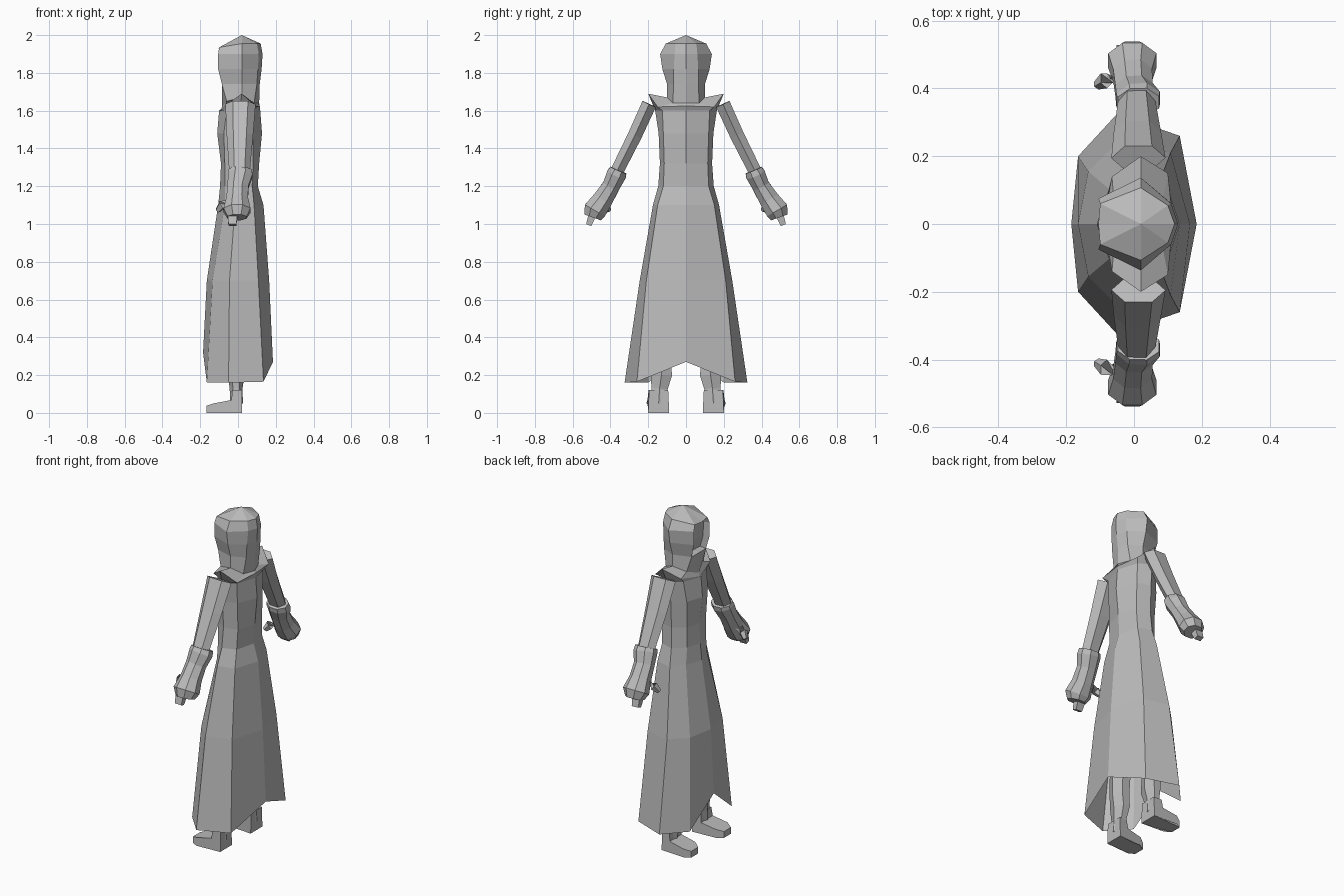
import bpy, bmesh, math
from mathutils import Vector

if "Cube" in bpy.data.objects:
    bpy.data.objects.remove(bpy.data.objects["Cube"])

cloth = bpy.data.materials.new("plain grey")
cloth.diffuse_color = (0.5, 0.5, 0.5, 1)
cloth.use_nodes = True
cloth.node_tree.nodes["Principled BSDF"].inputs["Base Color"].default_value = cloth.diffuse_color


def finish(bm, name):
    bmesh.ops.recalc_face_normals(bm, faces=bm.faces[:])
    me = bpy.data.meshes.new(name)
    bm.to_mesh(me)
    bm.free()
    me.materials.append(cloth)
    ob = bpy.data.objects.new(name, me)
    bpy.context.collection.objects.link(ob)
    return ob


def bridge(bm, a, b):
    n = len(a)
    return [bm.faces.new((a[i], a[(i + 1) % n], b[(i + 1) % n], b[i])) for i in range(n)]


def body_ring(bm, row, zs=None):
    """Eight-sided ring: back, back-side, side, front-side, front, mirrored."""
    z, xb, xbs, ybs, xs, ys, xfs, yfs, xf = row
    zs = zs or [z] * 5
    half = [(xb, 0), (xbs, ybs), (xs, ys), (xfs, yfs), (xf, 0)]
    pts = [(x, y, h) for (x, y), h in zip(half, zs)]
    pts += [(x, -y, h) for x, y, h in reversed(pts[1:4])]
    return [bm.verts.new(p) for p in pts]


def tube(name, path, radii, sides, turn=0.0):
    """Faceted tube in the y-z plane mainly; radii are (along x, across)."""
    bm = bmesh.new()
    pts = [Vector(p) for p in path]
    rings = []
    for i, (p, (rx, rn)) in enumerate(zip(pts, radii)):
        d = (pts[min(i + 1, len(pts) - 1)] - pts[max(i - 1, 0)]).normalized()
        ref = Vector((1, 0, 0)) if abs(d.x) < 0.8 else Vector((0, 0, 1))
        u = (ref - d * ref.dot(d)).normalized()
        v = d.cross(u)
        ring = []
        for k in range(sides):
            a = 2 * math.pi * (k + turn) / sides
            ring.append(bm.verts.new(p + u * rx * math.cos(a) + v * rn * math.sin(a)))
        rings.append(ring)
    for a, b in zip(rings, rings[1:]):
        bridge(bm, a, b)
    bm.faces.new(rings[0])
    bm.faces.new(rings[-1])
    return finish(bm, name)


# Robe: notched hem, narrow waist, flared shoulder rim
robe_rows = [
    (0.16, .185, .135, .26, -.05, .325, -.165, .20, -.185),
    (0.70, .165, .108, .21, -.045, .245, -.135, .155, -.165),
    (1.10, .135, .085, .150, -.015, .175, -.07, .10, -.105),
    (1.20, .105, .075, .12, -.005, .147, -.07, .09, -.095),
    (1.32, .112, .08, .115, 0, .138, -.07, .09, -.09),
    (1.48, .127, .08, .12, 0, .145, -.075, .10, -.11),
    (1.60, .118, .08, .125, .01, .163, -.06, .11, -.10),
    (1.62, .115, .10, .15, .02, .20, -.065, .14, -.09),
    (1.64, .112, .085, .07, .02, .10, -.06, .08, -.085),
]
robe_z = {0: [.27, .165, .16, .16, .32], 7: [1.625, 1.62, 1.69, 1.63, 1.60],
          8: [1.64, 1.64, 1.67, 1.65, 1.62]}
bm = bmesh.new()
rings = [body_ring(bm, r, robe_z.get(i)) for i, r in enumerate(robe_rows)]
for a, b in zip(rings, rings[1:]):
    bridge(bm, a, b)
finish(bm, "robe")

# Hood with a recessed face opening
hood_rows = [
    robe_rows[8],
    (1.74, .115, .10, .065, .02, .10, -.085, .068, -.085),
    (1.82, .125, .105, .065, .02, .125, -.105, .075, -.108),
    (1.90, .13, .11, .06, .02, .137, -.105, .075, -.108),
    (1.95, .120, .10, .055, .02, .107, -.10, .06, -.105),
]
hood_z = {0: robe_z[8], 4: [1.955, 1.955, 1.955, 1.935, 1.93]}
bm = bmesh.new()
rings = [body_ring(bm, r, hood_z.get(i)) for i, r in enumerate(hood_rows)]
face = []
for i, (a, b) in enumerate(zip(rings, rings[1:])):
    made = bridge(bm, a, b)
    if i > 0:
        face += made[3:5]
top = bm.verts.new((.02, 0, 2.0))
for k in range(8):
    bm.faces.new((rings[-1][k], rings[-1][(k + 1) % 8], top))
bmesh.ops.recalc_face_normals(bm, faces=bm.faces[:])
bmesh.ops.inset_region(bm, faces=face, thickness=0.012)
for v in {v for f in face for v in f.verts}:
    v.co.x += 0.035
finish(bm, "hood")

for s, side in ((1, "left"), (-1, "right")):
    def P(x, y, z):
        return (x, s * y, z)

    # Sleeve
    tube(side + "_sleeve", [P(.013, .195, 1.635), P(.01, .27, 1.47), P(.008, .365, 1.28)],
         [(.08, .045), (.07, .043), (.055, .04)], 6)
    # Gauntlet and fist
    tube(side + "_gauntlet",
         [P(.013, .358, 1.285), P(.012, .368, 1.262), P(0, .397, 1.20), P(-.004, .44, 1.13),
          P(-.005, .482, 1.072), P(-.005, .495, 1.035)],
         [(.066, .05), (.07, .056), (.06, .05), (.062, .058), (.077, .066), (.055, .05)], 8, .5)
    # Curled fingers
    tube(side + "_fingers", [P(-.028, .495, 1.05), P(-.03, .515, .995)],
         [(.036, .03), (.03, .02)], 4, .5)
    # Thumb
    tube(side + "_thumb", [P(-.04, .43, 1.12), P(-.085, .425, 1.10), P(-.108, .41, 1.07)],
         [(.03, .03), (.026, .025), (.014, .014)], 5)
    # Leg
    tube(side + "_leg", [P(-.01, .12, .60), P(-.01, .135, .28), P(-.01, .13, .20),
                         P(-.01, .14, .13), P(-.008, .145, .05)],
         [(.06, .07), (.05, .062), (.045, .065), (.034, .05), (.034, .05)], 6)
    # Foot: side profile, tapered and splayed at the toe
    prof = [(.022, 0), (.022, .12), (-.03, .12), (-.035, .068), (-.13, .05),
            (-.167, .038), (-.167, 0), (-.13, 0)]
    bm = bmesh.new()
    loops = []
    for e in (-1, 1):
        loop = []
        for x, z in prof:
            w = .033 if x < -.15 else .056
            loop.append(bm.verts.new(P(x, .146 - .06 * x + e * w * (0.9 if z > .1 else 1), z)))
        loops.append(loop)
        bm.faces.new(loop)
    bridge(bm, *loops)
    finish(bm, side + "_foot")
